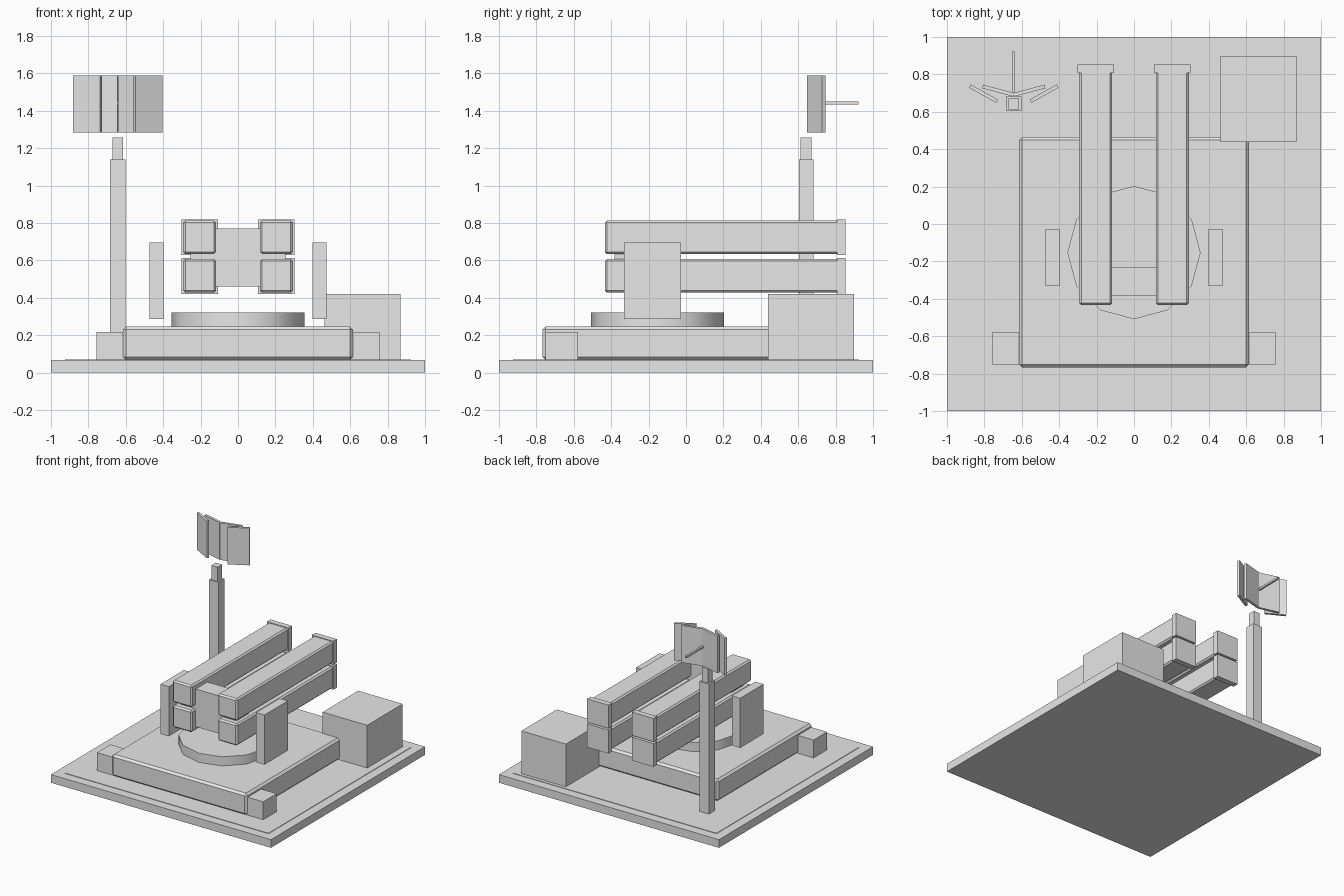
import bpy
import math

if "Cube" in bpy.data.objects:
    bpy.data.objects.remove(bpy.data.objects["Cube"], do_unlink=True)

grey = bpy.data.materials.new("plain_grey")
grey.use_nodes = True
grey.diffuse_color = (0.8, 0.8, 0.8, 1)
grey.node_tree.nodes["Principled BSDF"].inputs["Base Color"].default_value = (0.8, 0.8, 0.8, 1)


def box(name, x, y, z, bevel=0.0, turn=0.0):
    """Box from (min, max) ranges, optionally bevelled or turned about z."""
    spans = (x, y, z)
    bpy.ops.mesh.primitive_cube_add(size=1, location=[(a + b) / 2 for a, b in spans])
    ob = bpy.context.object
    ob.name = name
    ob.scale = [b - a for a, b in spans]
    bpy.ops.object.transform_apply(location=False, rotation=False, scale=True)
    ob.rotation_euler.z = math.radians(turn)
    ob.data.materials.append(grey)
    if bevel:
        mod = ob.modifiers.new("edge_bevel", "BEVEL")
        mod.width = bevel
        mod.segments = 1
    return ob


def panel(name, cx, cy, length, turn):
    """Thin upright antenna panel."""
    t = 0.01
    box(name, (cx - length / 2, cx + length / 2), (cy - t, cy + t), (1.285, 1.59), turn=turn)


# Ground plate with a barely raised inner deck
box("base_plate", (-1, 1), (-1, 1), (0, 0.067))
box("base_deck", (-0.925, 0.925), (-0.925, 0.925), (0.06, 0.071))

# Chassis and turntable
box("chassis", (-0.615, 0.615), (-0.768, 0.465), (0.068, 0.247), bevel=0.017)
bpy.ops.mesh.primitive_cylinder_add(vertices=12, radius=0.356, depth=0.082,
                                    location=(0, -0.153, 0.281))
turntable = bpy.context.object
turntable.name = "turntable"
turntable.data.materials.append(grey)
bpy.ops.object.shade_smooth_by_angle(angle=math.radians(40))

# Cradle block between the tubes
box("cradle_block", (-0.255, 0.255), (-0.382, -0.23), (0.46, 0.77))

# Paired parts on both sides
for side, s in (("left", 1), ("right", -1)):
    def span(a, b):
        return tuple(sorted((s * a, s * b)))

    box(side + "_side_plate", span(0.397, 0.473), (-0.332, -0.028), (0.287, 0.695))
    box(side + "_outrigger", span(0.58, 0.756), (-0.752, -0.577), (0.065, 0.218))
    for level, z in (("lower", 0.518), ("upper", 0.724)):
        box(f"{side}_{level}_tube", span(0.117, 0.294), (-0.434, 0.82),
            (z - 0.09, z + 0.09), bevel=0.012)
        box(f"{side}_{level}_tube_cap", span(0.107, 0.302), (0.807, 0.853),
            (z - 0.096, z + 0.096))

# Equipment cabinet
box("cabinet", (0.463, 0.868), (0.438, 0.898), (0.065, 0.422))

# Antenna mast
MAST_X = -0.643
box("mast_lower", (MAST_X - 0.042, MAST_X + 0.042), (0.603, 0.682), (0.065, 1.14))
box("mast_upper", (MAST_X - 0.029, MAST_X + 0.029), (0.613, 0.672), (1.13, 1.257))

# Antenna head: two inner panels, two wings and a rear rod
for side, s in (("left", 1), ("right", -1)):
    panel(side + "_inner_panel", MAST_X + s * 0.083, 0.713, 0.172, s * 15)
    panel(side + "_wing_panel", MAST_X + s * 0.162, 0.697, 0.165, s * 29)
box("rear_rod", (MAST_X - 0.008, MAST_X + 0.008), (0.69, 0.922), (1.434, 1.45))
